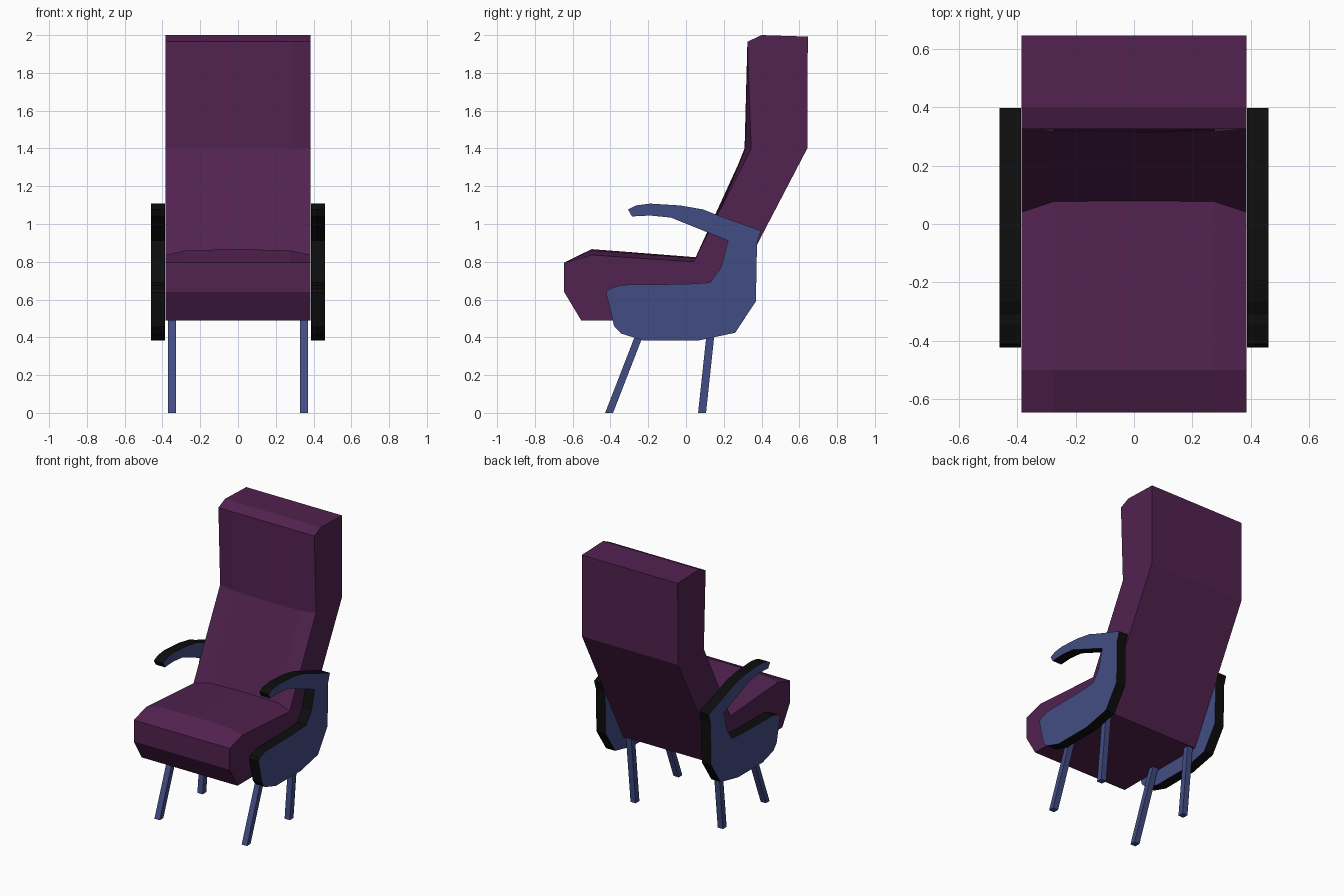
import bpy, bmesh

if "Cube" in bpy.data.objects:
    bpy.data.objects.remove(bpy.data.objects["Cube"])


def material(name, rgb):
    m = bpy.data.materials.new(name)
    m.diffuse_color = (*rgb, 1)
    m.use_nodes = True
    m.node_tree.nodes["Principled BSDF"].inputs["Base Color"].default_value = m.diffuse_color
    return m


PURPLE = material("purple_fabric", (0.085, 0.016, 0.08))
BLUE = material("blue_panel", (0.055, 0.073, 0.23))
BLACK = material("black_rim", (0.004, 0.004, 0.004))


def loft(name, sections, mats, side_index=0):
    """Skin matching closed rings and cap both ends; side_index colours the skin."""
    bm = bmesh.new()
    rings = [[bm.verts.new(p) for p in s] for s in sections]
    for a, b in zip(rings, rings[1:]):
        for i in range(len(a)):
            j = (i + 1) % len(a)
            bm.faces.new((a[i], a[j], b[j], b[i])).material_index = side_index
    bm.faces.new(rings[0])
    bm.faces.new(rings[-1])
    bmesh.ops.recalc_face_normals(bm, faces=bm.faces)
    mesh = bpy.data.meshes.new(name)
    bm.to_mesh(mesh)
    bm.free()
    for m in mats:
        mesh.materials.append(m)
    obj = bpy.data.objects.new(name, mesh)
    bpy.context.collection.objects.link(obj)
    return obj


# Cushion: one side profile (y, z), crowned across the width
def cushion_section(x, front, crease, lumbar):
    profile = [(0.167, 0.49), (-0.555, 0.49), (-0.645, 0.64), (-0.645, 0.795),
               (-0.50, front), crease, (lumbar, 1.40), (0.325, 1.965),
               (0.40, 2.0), (0.645, 1.992), (0.642, 1.40)]
    return [(x, y, z) for y, z in profile]


edge = (0.836, (0.04, 0.80), 0.345)
mid = (0.860, (0.077, 0.817), 0.315)
centre = (0.867, (0.079, 0.822), 0.31)
loft("seat_and_back",
     [cushion_section(x, *p) for x, p in ((-0.385, edge), (-0.275, mid), (0, centre),
                                          (0.275, mid), (0.385, edge))], [PURPLE])

# Armrests: side outline extruded in x, blue sides and black rim
ARM = [(-0.307, 1.077), (-0.265, 1.098), (-0.19, 1.108), (-0.03, 1.098), (0.09, 1.077),
       (0.185, 1.04), (0.397, 0.965), (0.376, 0.90), (0.37, 0.59), (0.26, 0.424),
       (0.06, 0.382), (-0.222, 0.382), (-0.344, 0.42), (-0.381, 0.46), (-0.423, 0.637),
       (-0.41, 0.655), (-0.344, 0.678), (-0.005, 0.682), (0.127, 0.69), (0.185, 0.77),
       (0.222, 0.912), (-0.08, 1.034), (-0.19, 1.045), (-0.286, 1.04)]

# Legs: (bottom y, top y) of slanted square posts
LEGS = {"front_leg": (-0.407, -0.215), "back_leg": (0.085, 0.138)}
LEG_TOP, HALF = 0.495, 0.021

for side, s in (("left", -1), ("right", 1)):
    loft(f"{side}_armrest",
         [[(s * x, y, z) for y, z in ARM] for x in (0.386, 0.46)], [BLUE, BLACK], 1)
    for name, (y0, y1) in LEGS.items():
        loft(f"{side}_{name}",
             [[(s * 0.35 + dx * HALF, y + dy * HALF, z)
               for dx, dy in ((-1, -1), (1, -1), (1, 1), (-1, 1))]
              for y, z in ((y0, 0), (y1, LEG_TOP))], [BLUE])
